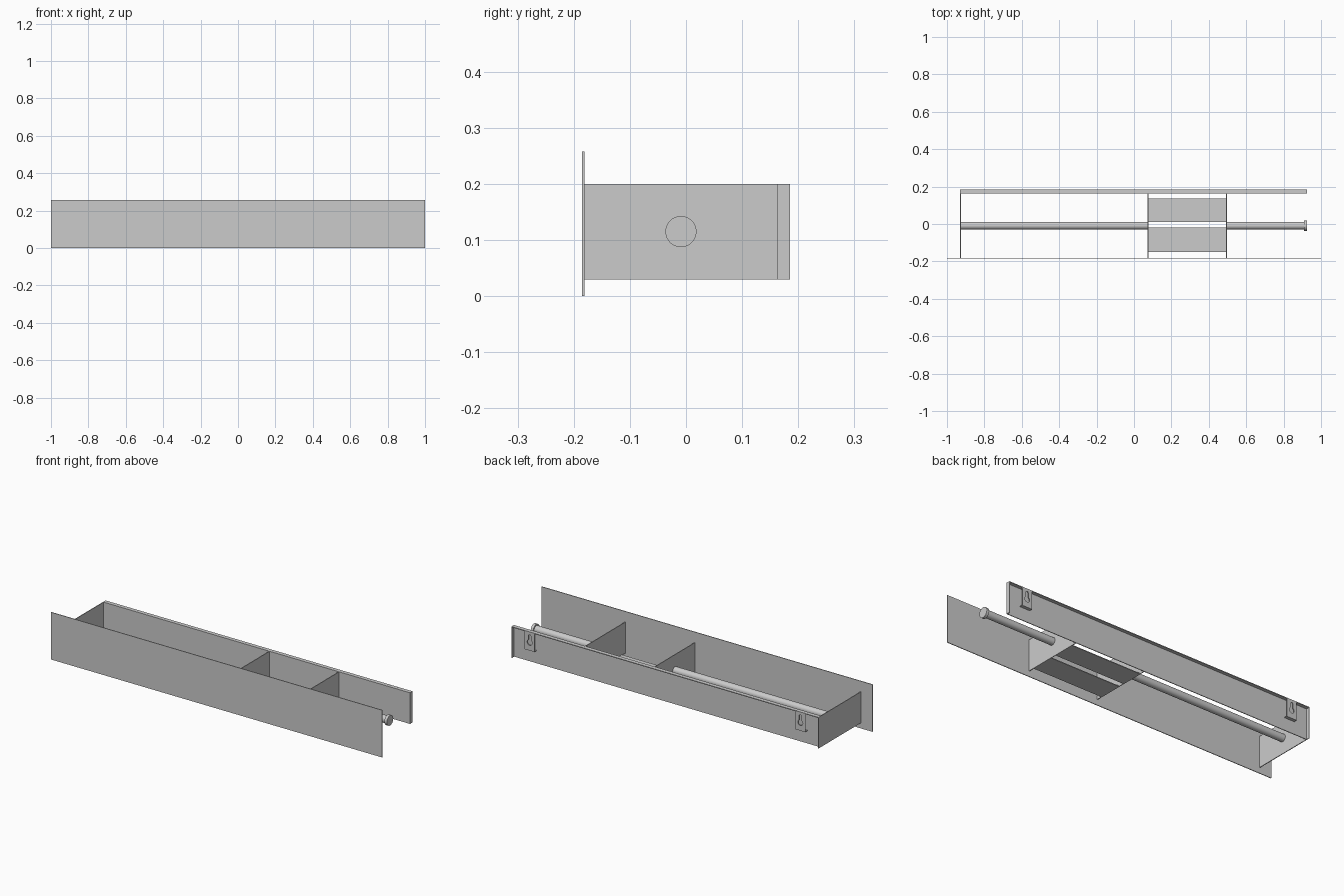
import bpy, math
from math import sin, cos, pi
from mathutils import Matrix

if "Cube" in bpy.data.objects:
    bpy.data.objects.remove(bpy.data.objects["Cube"])


def box(name, x0, x1, y0, y1, z0, z1):
    v = [(x, y, z) for x in (x0, x1) for y in (y0, y1) for z in (z0, z1)]
    f = [(0, 1, 3, 2), (4, 6, 7, 5), (0, 4, 5, 1), (2, 3, 7, 6), (0, 2, 6, 4), (1, 5, 7, 3)]
    me = bpy.data.meshes.new(name)
    me.from_pydata(v, [], f)
    ob = bpy.data.objects.new(name, me)
    bpy.context.collection.objects.link(ob)
    return ob


def rod(name, x0, x1, r):
    bpy.ops.mesh.primitive_cylinder_add(vertices=48, radius=r, depth=x1 - x0,
                                        location=((x0 + x1) / 2, -0.009, 0.115),
                                        rotation=(0, pi / 2, 0))
    ob = bpy.context.object
    ob.name = name
    bpy.ops.object.shade_smooth_by_angle()


T = 0.004            # sheet thickness
L, R = -0.93, 0.925  # ends of the body
Z0, Z1 = 0.03, 0.2   # body height

# Large front panel
box("front_panel", -1, 1, -0.185, -0.181, 0, 0.258)

# Left end and the two dividers
box("left_end", L, L + T, -0.181, 0.185, Z0, Z1)
for name, x in (("inner_divider", 0.075), ("outer_divider", 0.495)):
    box(name, x - T / 2, x + T / 2, -0.181, 0.163, Z0, Z1)

# Back plate with folded top and right edges
box("back_plate", L, R, 0.163, 0.163 + T, Z0, Z1)
box("back_top_lip", L, R, 0.163, 0.185, Z1 - T, Z1)
box("back_right_lip", R - T, R, 0.163, 0.185, Z0, Z1)

# Split floor between the dividers
box("floor_front", 0.075, 0.495, -0.15, -0.02, Z0, Z0 + T)
box("floor_back", 0.075, 0.495, 0.012, 0.135, Z0, Z0 + T)

# Roll holder bars with end cap
rod("long_bar", L, 0.075, 0.02)
rod("short_bar", 0.495, R - 0.01, 0.02)
rod("bar_cap", R - 0.015, R, 0.0277)


# Keyhole hangers on the back
def hanger(x):
    cu = bpy.data.curves.new("hanger", 'CURVE')
    cu.dimensions = '2D'
    cu.fill_mode = 'BOTH'
    cu.extrude = 0.002
    r, w, top, zc = 0.015, 0.007, 0.178, 0.142
    a0 = math.acos(w / r)
    hole = [(r * cos(a), zc + r * sin(a))
            for a in [pi - a0 + i * (pi + 2 * a0) / 20 for i in range(21)]]
    hole += [(w * cos(i * pi / 8), top + w * sin(i * pi / 8)) for i in range(9)]
    plate = [(-0.03, 0.1), (0.03, 0.1), (0.03, Z1), (-0.03, Z1)]
    for pts in (plate, hole):
        s = cu.splines.new('POLY')
        s.points.add(len(pts) - 1)
        for p, (u, v) in zip(s.points, pts):
            p.co = (u, v, 0, 1)
        s.use_cyclic_u = True
    ob = bpy.data.objects.new("hanger_plate", cu)
    bpy.context.collection.objects.link(ob)
    ob.matrix_world = Matrix.Translation((x, 0.183, 0)) @ Matrix.Rotation(pi / 2, 4, 'X')
    box("hanger_foot", x - 0.03, x + 0.03, 0.163, 0.185, 0.098, 0.102)


for x in (-0.82, 0.815):
    hanger(x)
